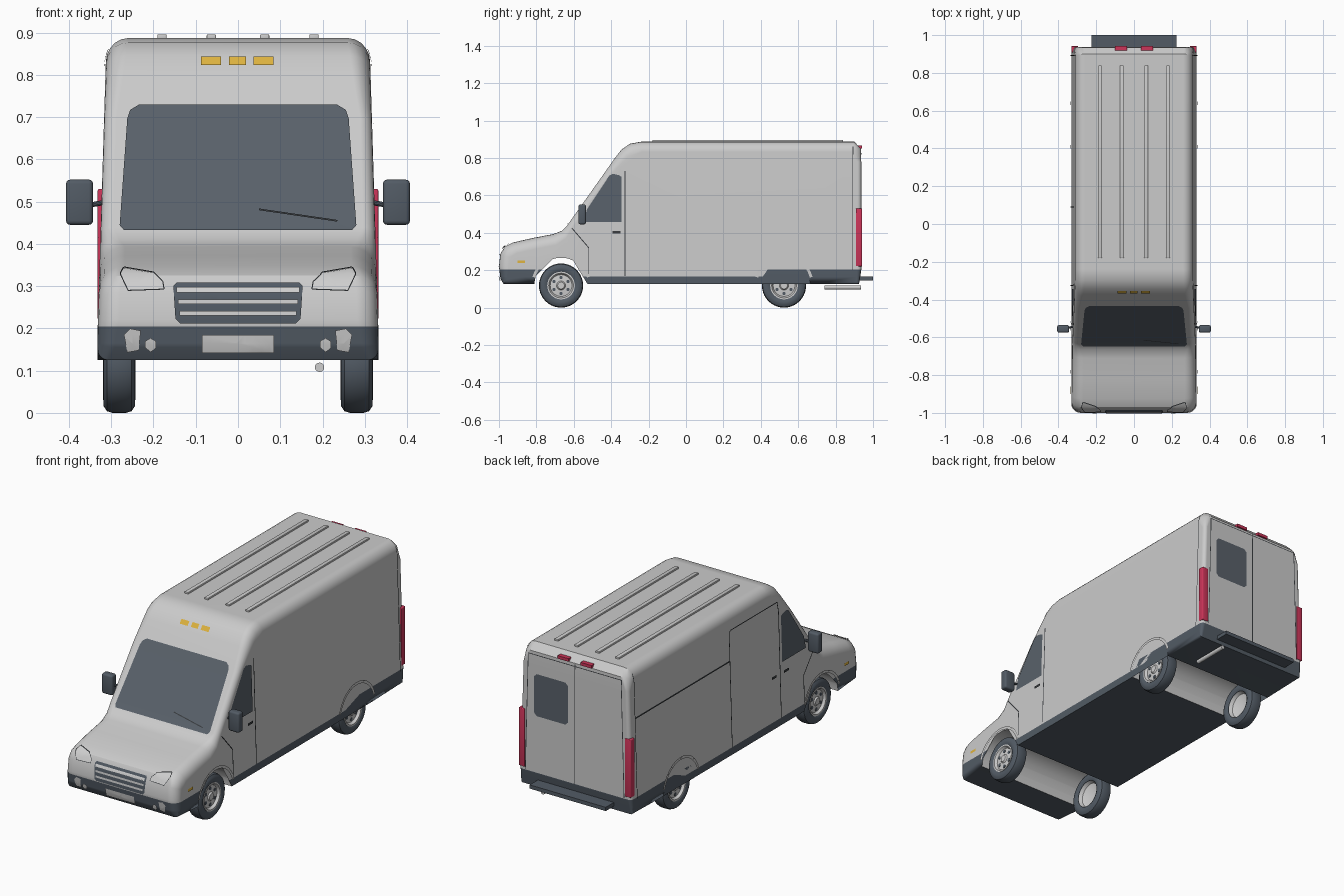
import bpy, bmesh, math
from mathutils import Vector
from mathutils.bvhtree import BVHTree

if "Cube" in bpy.data.objects:
    bpy.data.objects.remove(bpy.data.objects["Cube"])


def material(name, rgb):
    m = bpy.data.materials.new(name)
    m.diffuse_color = (*rgb, 1)
    m.use_nodes = True
    m.node_tree.nodes["Principled BSDF"].inputs["Base Color"].default_value = m.diffuse_color
    return m


PAINT = material("body_paint", (0.6, 0.6, 0.6))
DARK = material("dark_plastic", (0.085, 0.105, 0.13))
GLASS = material("tinted_glass", (0.1, 0.12, 0.145))
SEAM = material("seam_black", (0.04, 0.045, 0.05))
METAL = material("light_metal", (0.62, 0.62, 0.62))
AMBER = material("amber_lamp", (0.73, 0.45, 0.05))
RED = material("red_lamp", (0.6, 0.035, 0.1))


def finish(name, bm, *mats):
    me = bpy.data.meshes.new(name)
    bm.to_mesh(me)
    ob = bpy.data.objects.new(name, me)
    bpy.context.collection.objects.link(ob)
    for m in mats:
        me.materials.append(m)
    return ob


def box(name, lo, hi, mat, bevel=0.0):
    bm = bmesh.new()
    bmesh.ops.create_cube(bm, size=1)
    for v in bm.verts:
        v.co = [(a + b) / 2 + c * (b - a) for a, b, c in zip(lo, hi, v.co)]
    if bevel:
        bmesh.ops.bevel(bm, geom=bm.edges[:], offset=bevel, segments=3, profile=0.5, affect='EDGES')
    return finish(name, bm, mat)


def rod(name, a, b, r, mat, n=16):
    a, b = Vector(a), Vector(b)
    bm = bmesh.new()
    bmesh.ops.create_cone(bm, cap_ends=True, segments=n, radius1=r, radius2=r, depth=(b - a).length)
    q = (b - a).to_track_quat('Z', 'Y')
    for v in bm.verts:
        v.co = q @ v.co + (a + b) / 2
    return finish(name, bm, mat)


def lathe(name, profile, centre, side, mat, n=40):
    """Turn (x, radius) points about the x axis."""
    bm = bmesh.new()
    rings = [[bm.verts.new((side * x, centre[0] + r * math.cos(t), centre[1] + r * math.sin(t)))
              for t in (2 * math.pi * i / n for i in range(n))] for x, r in profile]
    for a, b in zip(rings, rings[1:]):
        for i in range(n):
            j = (i + 1) % n
            bm.faces.new((a[i], a[j], b[j], b[i]))
    bmesh.ops.remove_doubles(bm, verts=bm.verts[:], dist=1e-5)
    bmesh.ops.recalc_face_normals(bm, faces=bm.faces[:])
    return finish(name, bm, mat)


# Body shell: side outline (y, z, edge radius) with the wheel arches in its lower edge
AXLES, ARCH_R, BASE, HALF = (-0.668, 0.524), 0.142, 0.125, 0.332
outline = [(-0.975, BASE, 0.025)]
for ay in AXLES:
    for i in range(21):
        t = math.pi * (1 - i / 20)
        outline.append((ay + ARCH_R * math.cos(t), BASE + ARCH_R * math.sin(t), 0))
outline += [(0.925, BASE, 0.012), (0.937, 0.2, 0.02), (0.937, 0.78, 0.02), (0.935, 0.85, 0.05),
            (0.90, 0.887, 0.055), (-0.24, 0.887, 0.055), (-0.30, 0.876, 0.055),
            (-0.345, 0.845, 0.05), (-0.38, 0.80, 0.045), (-0.45, 0.70, 0.03), (-0.635, 0.44, 0.03),
            (-0.665, 0.41, 0.045), (-0.71, 0.393, 0.06), (-0.82, 0.372, 0.06),
            (-0.925, 0.348, 0.06), (-0.97, 0.325, 0.055), (-0.993, 0.285, 0.05),
            (-1.0, 0.22, 0.05), (-0.992, 0.155, 0.04)]

offsets = []
for i, p in enumerate(outline):
    a, b = outline[i - 1], outline[(i + 1) % len(outline)]
    d1 = Vector((p[0] - a[0], p[1] - a[1])).normalized()
    d2 = Vector((b[0] - p[0], b[1] - p[1])).normalized()
    n1, n2 = Vector((d1.y, -d1.x)), Vector((d2.y, -d2.x))
    offsets.append((n1 + n2) / max(0.5, 1 + n1.dot(n2)))

body = bmesh.new()
STEPS = 5
angles = [math.pi / 2 * k / STEPS for k in range(STEPS + 1)]
rings = []
for s, a in [(-1, a) for a in reversed(angles)] + [(1, a) for a in angles]:
    rings.append([body.verts.new((s * (HALF - r * (1 - math.sin(a))),
                                  y - o.x * r * (1 - math.cos(a)), z - o.y * r * (1 - math.cos(a))))
                  for (y, z, r), o in zip(outline, offsets)])
for a, b in zip(rings, rings[1:]):
    for i in range(len(outline)):
        j = (i + 1) % len(outline)
        body.faces.new((a[i], a[j], b[j], b[i]))
caps = [body.faces.new(rings[0]), body.faces.new(rings[-1])]
bmesh.ops.triangulate(body, faces=caps)
bmesh.ops.remove_doubles(body, verts=body.verts[:], dist=1e-5)
for z in (0.165, 0.205):
    bmesh.ops.bisect_plane(body, geom=body.verts[:] + body.edges[:] + body.faces[:],
                           plane_co=(0, 0, z), plane_no=(0, 0, 1))
bmesh.ops.recalc_face_normals(body, faces=body.faces[:])
for v in body.verts:                      # sides lean in toward the roof
    v.co.x *= 1 - 0.06 * max(0, v.co.z - 0.205) / 0.65
body.normal_update()
for f in body.faces:                      # dark bumpers, sills and floor
    c = f.calc_center_median()
    in_arch = abs(f.normal.x) < 0.5 and any(
        math.hypot(c.y - ay, c.z - BASE) < ARCH_R + 0.003 for ay in AXLES)
    middle = AXLES[0] < c.y < AXLES[1]
    f.material_index = int(not in_arch and c.z < (0.165 if middle else 0.205))
tree = BVHTree.FromBMesh(body)
shell = finish("body_shell", body, PAINT, DARK)

VIEWS = {"front": (lambda u, v: (u, -3, v), Vector((0, 1, 0))),
         "rear": (lambda u, v: (u, 3, v), Vector((0, -1, 0))),
         "right": (lambda u, v: (3, u, v), Vector((-1, 0, 0))),
         "left": (lambda u, v: (-3, u, v), Vector((1, 0, 0)))}


def panel(name, view, polys, mat, lift=0.004, step=0.02):
    """Lay flat outlines onto the body surface."""
    bm = bmesh.new()
    for poly in polys:
        bm.faces.new([bm.verts.new((u, v, 0)) for u, v in poly])
    bmesh.ops.triangulate(bm, faces=bm.faces[:])
    for axis in (0, 1):
        lo, hi = min(v.co[axis] for v in bm.verts), max(v.co[axis] for v in bm.verts)
        no = Vector((1 - axis, axis, 0))
        for k in range(1, int((hi - lo) / step) + 1):
            bmesh.ops.bisect_plane(bm, geom=bm.verts[:] + bm.edges[:] + bm.faces[:],
                                   plane_co=no * (lo + k * step), plane_no=no)
    start, ray = VIEWS[view]
    lost = []
    for v in bm.verts:
        hit, normal, _, _ = tree.ray_cast(Vector(start(v.co.x, v.co.y)), ray)
        if hit is None:
            lost.append(v)
        else:
            v.co = hit + normal * lift
    bmesh.ops.delete(bm, geom=lost, context='VERTS')
    bm.normal_update()
    bmesh.ops.reverse_faces(bm, faces=[f for f in bm.faces if f.normal.dot(ray) > 0])
    return finish(name, bm, mat)


def rect(u0, u1, v0, v1, c=0.0):
    if not c:
        return [(u0, v0), (u1, v0), (u1, v1), (u0, v1)]
    return [(u0 + c, v0), (u1 - c, v0), (u1, v0 + c), (u1, v1 - c),
            (u1 - c, v1), (u0 + c, v1), (u0, v1 - c), (u0, v0 + c)]


def stripe(points, w=0.005):
    out = []
    for a, b in zip(points, points[1:]):
        a, b = Vector(a), Vector(b)
        d = (b - a).normalized()
        n = Vector((-d.y, d.x)) * w / 2
        out.append([tuple(p) for p in (a - n, b - n, b + n, a + n)])
    return out


def flip(poly, s):
    return [(s * u, v) for u, v in poly]


# Windscreen, wiper, roof marker lamps
panel("windscreen", "front", [[(-0.27, 0.43), (0.27, 0.43), (0.28, 0.442), (0.262, 0.695), (0.255, 0.715),
      (0.235, 0.727), (-0.235, 0.727), (-0.255, 0.715), (-0.262, 0.695), (-0.28, 0.442)]], GLASS)
panel("wiper", "front", stripe([(0.05, 0.477), (0.235, 0.45)], 0.004), SEAM, 0.008)
panel("front_roof_lamps", "front", [rect(-0.087, -0.04, 0.82, 0.84), rect(-0.021, 0.019, 0.82, 0.84),
      rect(0.037, 0.084, 0.82, 0.84)], AMBER, 0.006)

# Grille, number plate blank, headlamps, fog lamps
panel("grille", "front", [[(-0.137, 0.212), (0.137, 0.212), (0.148, 0.222), (0.153, 0.298), (0.146, 0.306),
      (-0.146, 0.306), (-0.153, 0.298), (-0.148, 0.222)]], DARK)
panel("grille_bars", "front", [rect(-w, w, z - 0.005, z + 0.005)
      for z, w in ((0.289, 0.145), (0.262, 0.142), (0.235, 0.139))], METAL, 0.008)
panel("plate", "front", [rect(-0.085, 0.085, 0.145, 0.185)], METAL, 0.006)
for s, side in ((1, "right"), (-1, "left")):
    lamp = [(0.175, 0.29), (0.26, 0.287), (0.278, 0.325), (0.27, 0.34), (0.2, 0.328), (0.178, 0.308)]
    panel(side + "_headlamp", "front", [flip(lamp, s)], METAL)
    panel(side + "_headlamp_seam", "front", stripe(flip(lamp + lamp[:1], s), 0.0025), SEAM, 0.006)
    fog = [(0.207 + 0.015 * math.sin(i * math.pi / 3), 0.163 + 0.015 * math.cos(i * math.pi / 3)) for i in range(6)]
    panel(side + "_fog_lamp", "front", [flip(fog, s)], METAL, 0.008)
    panel(side + "_fog_surround", "front", [flip([(0.235, 0.15), (0.262, 0.145), (0.27, 0.185),
          (0.255, 0.2), (0.23, 0.195)], s)], PAINT)

    # Cab door: window, seams, handle, marker lamp
    panel(side + "_cab_window", side, [[(-0.545, 0.457), (-0.345, 0.457), (-0.345, 0.70), (-0.36, 0.708),
          (-0.39, 0.715), (-0.41, 0.705), (-0.53, 0.525)]], GLASS)
    panel(side + "_cab_seams", side, stripe([(-0.325, 0.17), (-0.325, 0.73)])
          + stripe([(-0.61, 0.425), (-0.52, 0.32), (-0.52, 0.18)])
          + stripe([(0.892, 0.2), (0.892, 0.86)], 0.004), SEAM)
    panel(side + "_cab_handle", side, [rect(-0.392, -0.35, 0.397, 0.41)], SEAM, 0.008)
    panel(side + "_marker_lamp", side, [rect(-0.9, -0.86, 0.238, 0.252)], AMBER)
    for ay, label in zip(AXLES, ("front", "rear")):
        arc = [(ay + (ARCH_R + 0.008) * math.cos(t), BASE + (ARCH_R + 0.008) * math.sin(t))
               for t in (math.pi * (0.08 + 0.84 * i / 20) for i in range(21))]
        panel(f"{side}_{label}_arch_lip", side, stripe(arc, 0.015), PAINT, 0.006, 0.05)

    # Tail lamp, mirror
    x0, x1 = sorted((s * 0.296, s * 0.332))
    box(side + "_tail_lamp", (x0, 0.908, 0.22), (x1, 0.942, 0.53), RED, 0.004)
    x0, x1 = sorted((s * 0.343, s * 0.407))
    box(side + "_mirror", (x0, -0.575, 0.445), (x1, -0.535, 0.552), DARK, 0.01)
    rod(side + "_mirror_arm", (s * 0.35, -0.55, 0.492), (s * 0.305, -0.54, 0.50), 0.006, DARK, 10)

    # Wheels
    for ay, label in zip(AXLES, ("front", "rear")):
        c, name = (ay, 0.118), f"{side}_{label}_"
        lathe(name + "tyre", [(0.25, 0.072), (0.243, 0.085), (0.244, 0.102), (0.252, 0.114), (0.265, 0.118),
              (0.297, 0.118), (0.31, 0.114), (0.318, 0.102), (0.319, 0.085), (0.312, 0.072), (0.25, 0.072)],
              c, s, DARK)
        lathe(name + "rim", [(0.25, 0.073), (0.27, 0.064), (0.29, 0.0), (0.312, 0.0), (0.312, 0.018),
              (0.305, 0.024), (0.302, 0.058), (0.315, 0.066), (0.315, 0.074), (0.25, 0.073)], c, s, METAL)
        for i in range(6):
            t = math.pi * (i / 3 + 1 / 6)
            y, z = ay + 0.043 * math.cos(t), 0.118 + 0.043 * math.sin(t)
            rod(f"{name}rim_hole_{i + 1}", (s * 0.30, y, z), (s * 0.3055, y, z), 0.009, DARK, 12)

# Sliding door with its rail on the left side
panel("sliding_door_seams", "left", stripe([(-0.325, 0.73), (-0.315, 0.785), (0.08, 0.785),
      (0.09, 0.77), (0.09, 0.17)]) + stripe([(0.09, 0.625), (0.892, 0.625)], 0.008), SEAM)
panel("sliding_door_handle", "left", [rect(-0.29, -0.25, 0.397, 0.41)], SEAM, 0.008)

# Rear doors
panel("rear_window", "rear", [rect(0.04, 0.24, 0.51, 0.735, 0.015)], GLASS)
panel("rear_door_seams", "rear", stripe([(0, 0.205), (0, 0.845)])
      + stripe([(-0.292, 0.21), (-0.275, 0.835), (0.275, 0.835), (0.292, 0.21)], 0.004), SEAM)
for s, side in ((1, "right"), (-1, "left")):
    x0, x1 = sorted((s * 0.036, s * 0.1))
    box(side + "_rear_roof_lamp", (x0, 0.915, 0.852), (x1, 0.942, 0.868), RED)

# Rear step, exhaust, roof ribs
box("rear_step", (-0.225, 0.92, 0.145), (0.225, 1.0, 0.165), DARK)
rod("exhaust", (0.193, 0.74, 0.108), (0.193, 0.935, 0.108), 0.011, METAL)
for i, x in enumerate((-0.18, -0.063, 0.063, 0.18)):
    box(f"roof_rib_{i + 1}", (x - 0.011, -0.18, 0.88), (x + 0.011, 0.84, 0.896), PAINT, 0.003)

# Smooth shading with sharp edges kept
for ob in bpy.data.objects:
    ob.select_set(True)
bpy.context.view_layer.objects.active = shell
bpy.ops.object.shade_smooth_by_angle(angle=math.radians(32))
shell.modifiers.new("even_normals", 'WEIGHTED_NORMAL').keep_sharp = True
